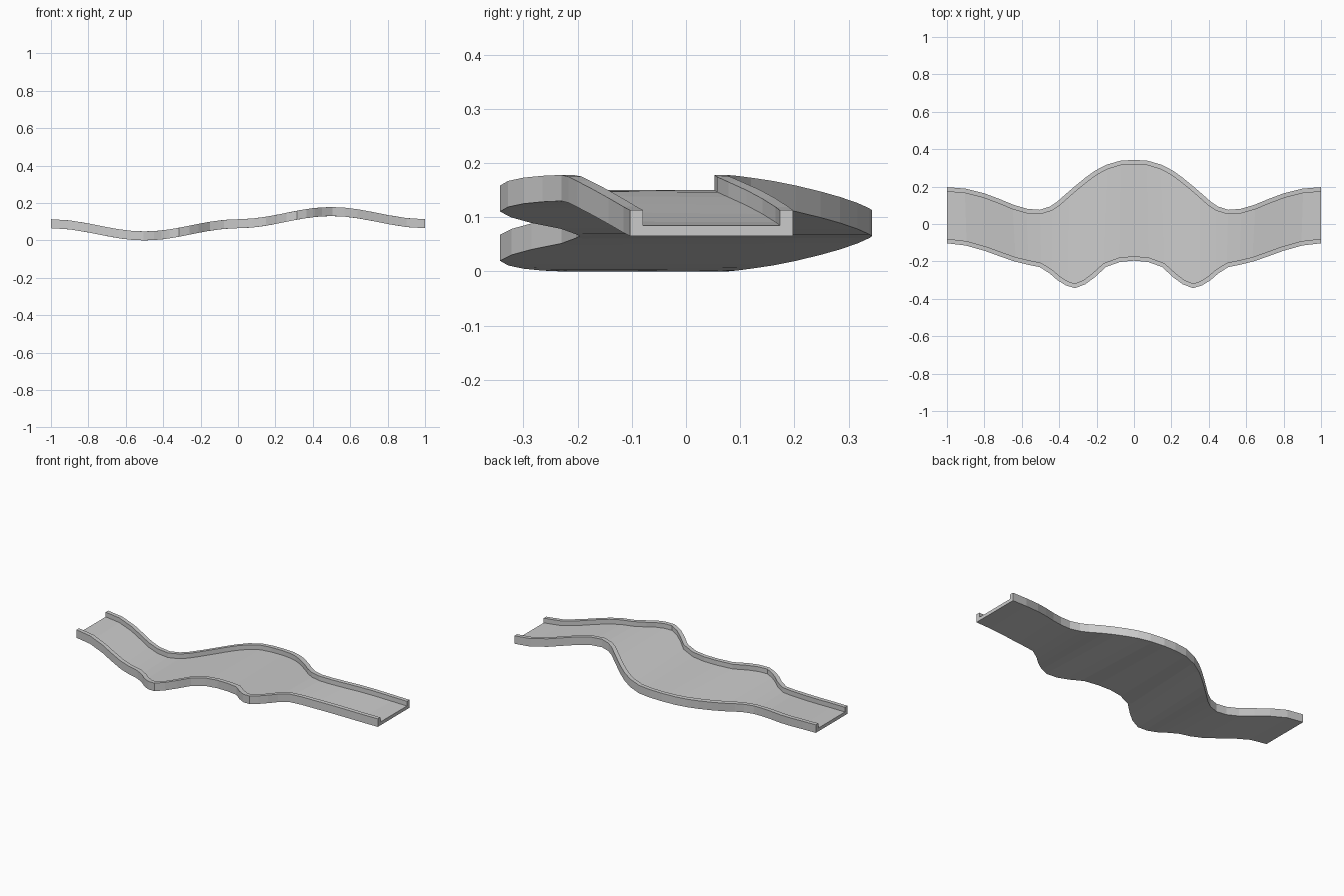
import bpy, bmesh, math
from mathutils import Vector

if "Cube" in bpy.data.objects:
    bpy.data.objects.remove(bpy.data.objects["Cube"])

WALL, FLOOR, HEIGHT = 0.024, 0.02, 0.048

# Plan outline of the left half: station x, back edge y, front edge y
HALF = [(-1, .197, -.103), (-.9, .189, -.115), (-.8, .164, -.143), (-.72, .134, -.172),
        (-.64, .101, -.2), (-.57, .081, -.217), (-.505, .076, -.23), (-.45, .093, -.265),
        (-.41, .12, -.3), (-.365, .16, -.328), (-.315, .203, -.343), (-.26, .248, -.322),
        (-.21, .284, -.285), (-.15, .316, -.23), (-.075, .338, -.203), (0, .343, -.196)]
STATIONS = HALF + [(-x, b, f) for x, b, f in reversed(HALF[:-1])]


def base_z(x):
    """Underside height: a dip on the left half, a hump on the right half."""
    wave = 0.0325 * (1 - math.cos(2 * math.pi * x))
    return 0.065 + (wave if x > 0 else -wave)


def inset(line, side):
    """Offset an edge line towards the middle of the track."""
    result = []
    last = len(line) - 1
    for i, p in enumerate(line):
        t = (line[min(i + 1, last)] - line[max(i - 1, 0)]).normalized()
        q = p + Vector((-t.y, t.x)) * WALL * side
        if i in (0, last):
            q = Vector((p.x, p.y + WALL * side))
        result.append(q)
    return result


back = [Vector((x, b)) for x, b, f in STATIONS]
front = [Vector((x, f)) for x, b, f in STATIONS]
back_in, front_in = inset(back, -1), inset(front, 1)

# Channel section: (edge line, height above the underside), going round
SECTION = [(front, 0), (front_in, 0), (back_in, 0), (back, 0), (back, FLOOR), (back, HEIGHT),
           (back_in, HEIGHT), (back_in, FLOOR), (front_in, FLOOR),
           (front_in, HEIGHT), (front, HEIGHT), (front, FLOOR)]

bm = bmesh.new()
rings = [[bm.verts.new((line[i].x, line[i].y, base_z(line[i].x) + h)) for line, h in SECTION]
         for i in range(len(STATIONS))]
n = len(SECTION)
for a, b in zip(rings, rings[1:]):
    for k in range(n):
        m = (k + 1) % n
        bm.faces.new((a[k], a[m], b[m], b[k]))

# End caps: floor edge plus the two wall ends
for ring in (rings[0], rings[-1]):
    for ids in ((0, 1, 8, 11), (1, 2, 7, 8), (2, 3, 4, 7), (7, 4, 5, 6), (11, 8, 9, 10)):
        bm.faces.new([ring[k] for k in ids])
bmesh.ops.recalc_face_normals(bm, faces=bm.faces)

mesh = bpy.data.meshes.new("wavy_track")
bm.to_mesh(mesh)
bm.free()
bpy.context.collection.objects.link(bpy.data.objects.new("wavy_track", mesh))
